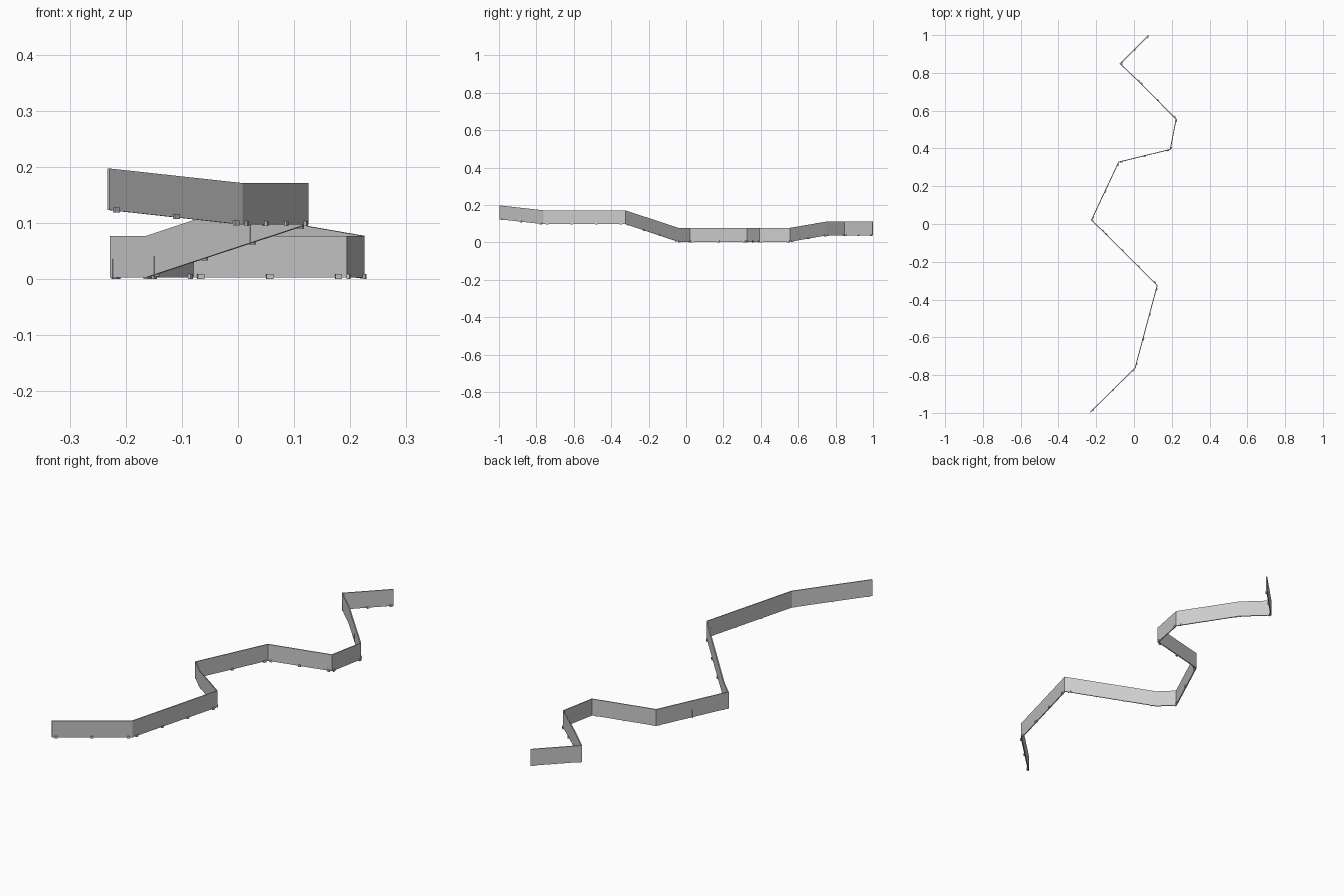
import bpy, bmesh
from mathutils import Vector

if "Cube" in bpy.data.objects:
    bpy.data.objects.remove(bpy.data.objects["Cube"])

HEIGHT, THICK = 0.074, 0.0045

# Centre line of the wall: plan position and base height
path = [Vector(p) for p in [
    (-0.231, -0.996, 0.123), (0.006, -0.762, 0.097), (0.123, -0.325, 0.097),
    (-0.162, -0.041, 0.003), (-0.225, 0.021, 0.003), (-0.081, 0.328, 0.003),
    (0.192, 0.395, 0.003), (0.223, 0.555, 0.003), (0.028, 0.752, 0.037),
    (-0.073, 0.848, 0.037), (0.077, 0.998, 0.037)]]


def right_of(a, b):
    """Level unit vector to the right of the walk from a to b."""
    d = (b - a).to_2d().normalized()
    return Vector((d.y, -d.x, 0))


def finish(bm, name):
    bmesh.ops.recalc_face_normals(bm, faces=bm.faces)
    mesh = bpy.data.meshes.new(name)
    bm.to_mesh(mesh)
    bm.free()
    obj = bpy.data.objects.new(name, mesh)
    bpy.context.collection.objects.link(obj)


# Thin wall with mitred corners
bm = bmesh.new()
rings = []
for i, p in enumerate(path):
    n1 = right_of(path[max(i - 1, 0)], path[max(i, 1)])
    last = len(path) - 1
    n2 = right_of(path[min(i, last - 1)], path[min(i + 1, last)])
    m = (n1 + n2) / (1 + n1.dot(n2)) * THICK / 2
    up = Vector((0, 0, HEIGHT))
    rings.append([bm.verts.new(v) for v in (p - m, p + m, p + m + up, p - m + up)])
for a, b in zip(rings, rings[1:]):
    for k in range(4):
        j = (k + 1) % 4
        bm.faces.new((a[k], a[j], b[j], b[k]))
bm.faces.new(rings[0])
bm.faces.new(rings[-1])
finish(bm, "wall")


def add_box(bm, base, along, out, width, depth, height):
    """Upright box standing at base, reaching outwards from the wall."""
    up = Vector((0, 0, height))
    w = along * width / 2
    low = [base - w, base + w, base + w + out * depth, base - w + out * depth]
    v = [bm.verts.new(q) for q in low + [q + up for q in low]]
    bm.faces.new(v[:4])
    bm.faces.new(v[4:])
    for k in range(4):
        j = (k + 1) % 4
        bm.faces.new((v[k], v[j], v[4 + j], v[4 + k]))


# Small feet on the right face, thin stakes on the left face
feet, stakes = bmesh.new(), bmesh.new()
straights = [(0, 1), (1, 2), (2, 3), (3, 4), (4, 5), (5, 6), (6, 7), (7, 8), (8, 9), (9, 10)]
for a, b in [(path[i], path[j]) for i, j in straights]:
    along = (b - a).to_2d().normalized().to_3d()
    right = right_of(a, b)
    length = (b - a).to_2d().length
    count = 1 + round(length / 0.14)
    for i in range(count):
        t = 0.05 + 0.9 * i / max(count - 1, 1)
        p = a.lerp(b, t) - Vector((0, 0, 0.003))
        add_box(feet, p + right * THICK * 0.3, along, right, 0.012, 0.005, 0.009)
        if i % 2:
            add_box(stakes, p - right * THICK * 0.3, along, -right, 0.002, 0.002, 0.036)
finish(feet, "feet")
finish(stakes, "stakes")
